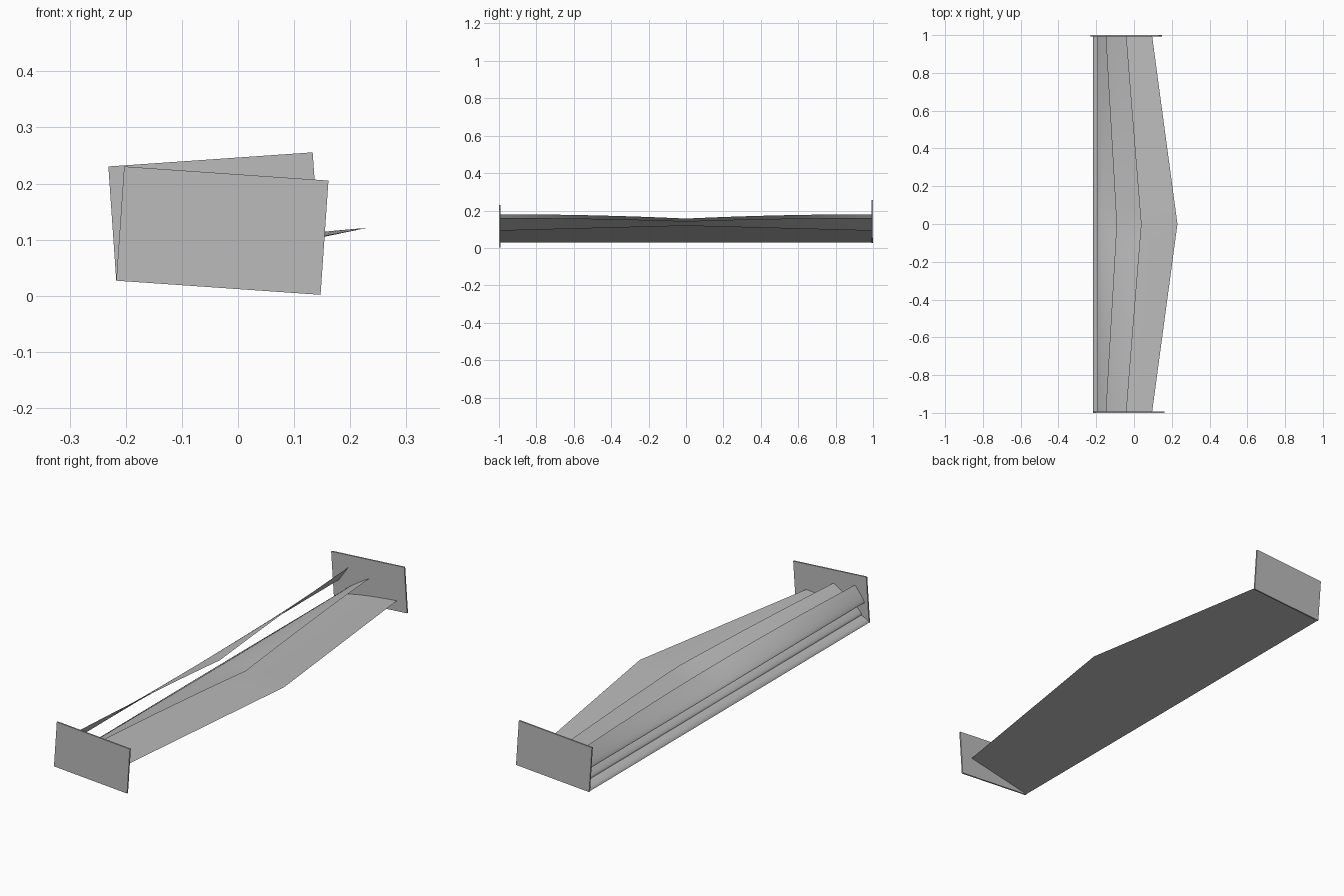
import bpy, bmesh, math
from mathutils import Vector

cube = bpy.data.objects.get("Cube")
if cube:
    bpy.data.objects.remove(cube)

grey = bpy.data.materials.new("plain_grey")
grey.use_nodes = True
colour = (0.5, 0.5, 0.5, 1)
grey.diffuse_color = colour
grey.node_tree.nodes["Principled BSDF"].inputs["Base Color"].default_value = colour

HALF = 0.995      # half span between the endplates
STATIONS = 24     # even, so one station falls on the centre kink
STEPS = 16        # points along each chord


def finish(name, bm):
    bmesh.ops.recalc_face_normals(bm, faces=bm.faces)
    mesh = bpy.data.meshes.new(name)
    bm.to_mesh(mesh)
    bm.free()
    mesh.materials.append(grey)
    obj = bpy.data.objects.new(name, mesh)
    bpy.context.collection.objects.link(obj)
    return obj


def thickness(s):
    # upper surface height of a flat-bottomed aerofoil, per unit chord
    return 0.53 * (0.2969 * math.sqrt(s) - 0.126 * s - 0.3516 * s**2
                   + 0.2843 * s**3 - 0.1036 * s**4)


def section(nose, tail):
    # flat underside from nose to tail, then back over the curved top
    s_values = [(1 - math.cos(math.pi * i / STEPS)) / 2 for i in range(STEPS + 1)]
    under = [(s, 0) for s in s_values]
    over = [(s, thickness(s)) for s in reversed(s_values[1:-1])]
    return under + over


def wing_element(name, nose, tip_tail, mid_tail):
    """Loft a swept element; chord and pitch vary evenly from centre to tips."""
    tip = Vector(tip_tail) - Vector(nose)
    mid = Vector(mid_tail) - Vector(nose)
    pitch = [math.atan2(v.y, v.x) for v in (mid, tip)]
    profile = section(nose, tip_tail)
    bm = bmesh.new()
    rings = []
    for i in range(STATIONS + 1):
        y = HALF * (2 * i / STATIONS - 1)
        t = abs(y) / HALF
        chord = mid.length + (tip.length - mid.length) * t
        a = pitch[0] + (pitch[1] - pitch[0]) * t
        ca, sa = chord * math.cos(a), chord * math.sin(a)
        rings.append([bm.verts.new((nose[0] + s * ca - h * sa, y,
                                    nose[1] + s * sa + h * ca))
                      for s, h in profile])
    n = len(profile)
    for r0, r1 in zip(rings, rings[1:]):
        for k in range(n):
            bm.faces.new((r0[k], r0[(k + 1) % n], r1[(k + 1) % n], r1[k]))
    bm.faces.new(rings[0])
    bm.faces.new(rings[-1])
    obj = finish(name, bm)
    bpy.ops.object.select_all(action='DESELECT')
    obj.select_set(True)
    bpy.context.view_layer.objects.active = obj
    bpy.ops.object.shade_smooth_by_angle(angle=math.radians(35))


def endplate(name, side):
    # upright plate pitched about its lower rear corner
    a = side * math.radians(3.95)
    along = Vector((math.cos(a), 0, math.sin(a))) * 0.365
    up = Vector((-math.sin(a), 0, math.cos(a))) * 0.204
    corner = Vector((-0.217, side * 0.993, 0.027))
    bm = bmesh.new()
    face = bm.faces.new([bm.verts.new(p) for p in
                         (corner, corner + along, corner + along + up, corner + up)])
    ext = bmesh.ops.extrude_face_region(bm, geom=[face])
    moved = [v for v in ext["geom"] if isinstance(v, bmesh.types.BMVert)]
    bmesh.ops.translate(bm, verts=moved, vec=(0, side * 0.007, 0))
    finish(name, bm)


# Stacked elements: nose (x, z), tail at the tips, tail at the centre
wing_element("main_plane", (-0.217, 0.029), (0.096, 0.095), (0.23, 0.121))
wing_element("middle_flap", (-0.18, 0.054), (-0.04, 0.16), (0.04, 0.143))
wing_element("upper_flap", (-0.193, 0.112), (-0.147, 0.18), (-0.09, 0.157))

endplate("right_endplate", -1)
endplate("left_endplate", 1)
